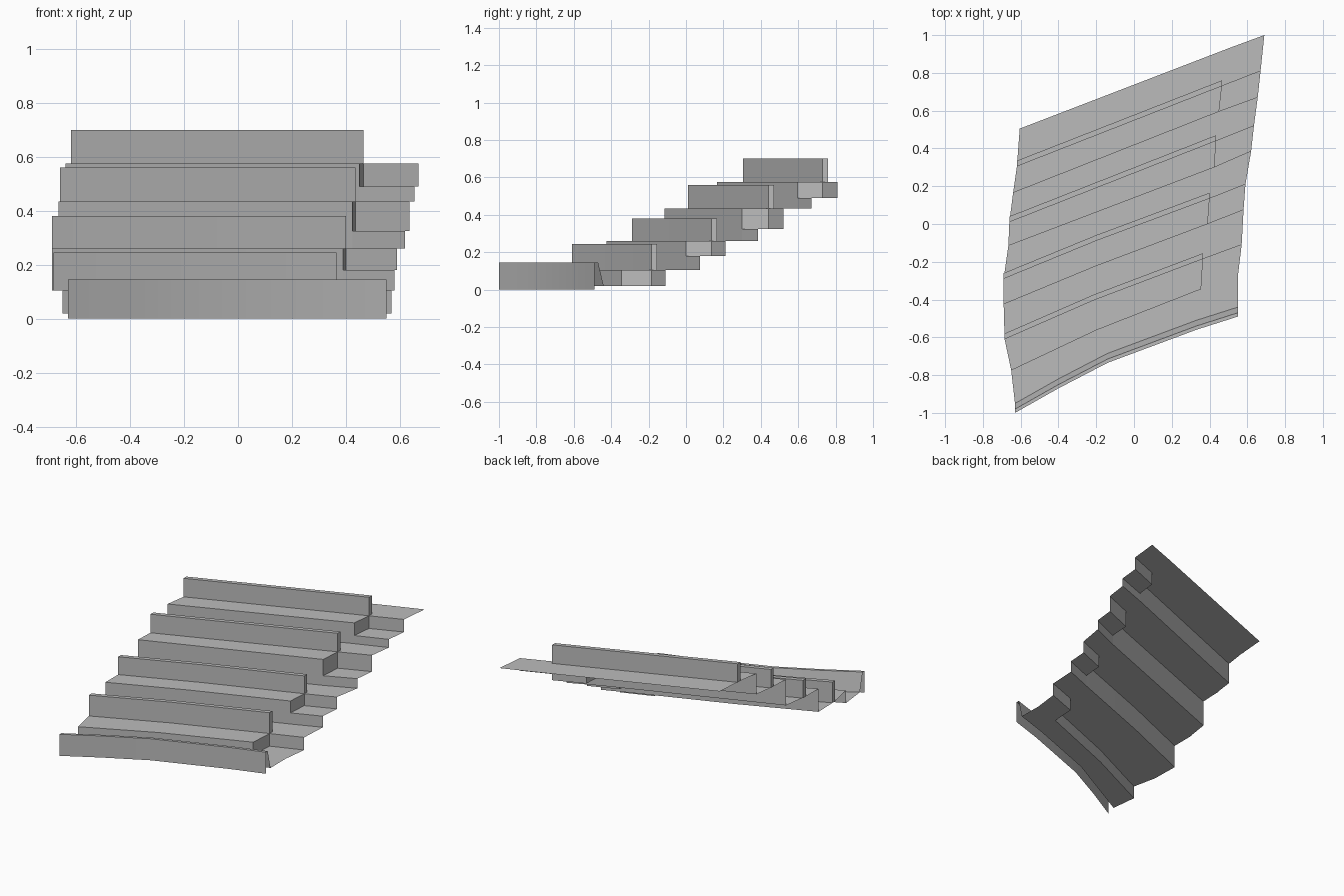
import bpy, bmesh, math
from mathutils import Vector

cube = bpy.data.objects.get("Cube")
if cube:
    bpy.data.objects.remove(cube, do_unlink=True)

concrete = bpy.data.materials.new("concrete_grey")
concrete.use_nodes = True
grey = (0.5, 0.5, 0.5, 1)
concrete.diffuse_color = grey
concrete.node_tree.nodes["Principled BSDF"].inputs["Base Color"].default_value = grey


def loft(name, lines, caps=False):
    """Skin a sheet through lines of points, each given as (xy list, z)."""
    bm = bmesh.new()
    rows = [[bm.verts.new((x, y, z)) for x, y in pts] for pts, z in lines]
    for a, b in zip(rows, rows[1:]):
        for i in range(len(a) - 1):
            bm.faces.new((a[i], a[i + 1], b[i + 1], b[i]))
    if caps:
        bm.faces.new([r[0] for r in reversed(rows)])
        bm.faces.new([r[-1] for r in rows])
    mesh = bpy.data.meshes.new(name)
    bm.to_mesh(mesh)
    bm.free()
    mesh.materials.append(concrete)
    obj = bpy.data.objects.new(name, mesh)
    bpy.context.collection.objects.link(obj)
    bpy.ops.object.select_all(action='DESELECT')
    bpy.context.view_layer.objects.active = obj
    obj.select_set(True)
    bpy.ops.object.shade_smooth_by_angle(angle=math.radians(30))
    return obj


def line(left, end, bow=0.0):
    """Main-side line with a slightly bowed middle point."""
    mid = Vector(left).lerp(Vector(end), 0.45)
    return [left, (mid.x, mid.y + bow), end]


def shift(pts, dy):
    return [(x, y + dy) for x, y in pts]


# Riser lines, parapet lines and their aisle ends, from front to back
risers = [line((-0.65, -0.775), (0.355, -0.345), 0.02), line((-0.69, -0.425), (0.39, 0.0), 0.01),
          line((-0.665, -0.115), (0.425, 0.3)), line((-0.64, 0.165), (0.45, 0.595))]
parapets = [line((-0.685, -0.61), (0.365, -0.185), 0.015), line((-0.69, -0.29), (0.4, 0.135), 0.01),
            line((-0.66, 0.01), (0.435, 0.44)), line((-0.62, 0.305), (0.465, 0.73))]
riser_ends = [(0.55, -0.275), (0.58, 0.075), (0.62, 0.385), (0.655, 0.67)]
parapet_ends = [(0.57, -0.11), (0.59, 0.21), (0.635, 0.52), (0.67, 0.81)]
levels = [0.02, 0.105, 0.26, 0.435, 0.575]
half_levels = [0.02, 0.18, 0.325, 0.49]
wall_tops = [0.245, 0.38, 0.56, 0.7]

# Curved front wall with a sloping back
front = [(-0.63, -1.0), (-0.4, -0.87), (-0.14, -0.735), (0.33, -0.56), (0.55, -0.49)]
loft("front_wall", [(front, 0), (front, 0.145), (shift(front, 0.02), 0.145),
                    (shift(front, 0.05), 0.02)])

# Wide terraces and the aisle with half-height steps
floor = shift(front, 0.05)
terrace = [([floor[0], floor[2], floor[3]], levels[0])]
aisle = [(floor[3:], levels[0])]
for i in range(4):
    low, half, high = levels[i], half_levels[i], levels[i + 1]
    a, b = risers[i], parapets[i]
    terrace += [(a, low), (a, high), (b, high)]
    a_step, b_step = [a[-1], riser_ends[i]], [b[-1], parapet_ends[i]]
    aisle.append((a_step, low))
    if half > low:
        aisle.append((a_step, half))
    aisle += [(b_step, half), (b_step, high)]

    # Side of the landing facing the aisle
    loft(f"landing_side_{i + 1}", [([a[-1], b[-1]], half), ([a[-1], b[-1]], high)])

    # Thin parapet standing on the terrace
    back = shift(b, 0.03)
    top = wall_tops[i]
    loft(f"parapet_{i + 1}", [(b, high), (b, top), (back, top), (back, high)], caps=True)

back_edge = line((-0.605, 0.505), (0.5, 0.93))
terrace.append((back_edge, levels[-1]))
aisle.append(([back_edge[-1], (0.69, 1.0)], levels[-1]))
loft("terraces", terrace)
loft("aisle_steps", aisle)
